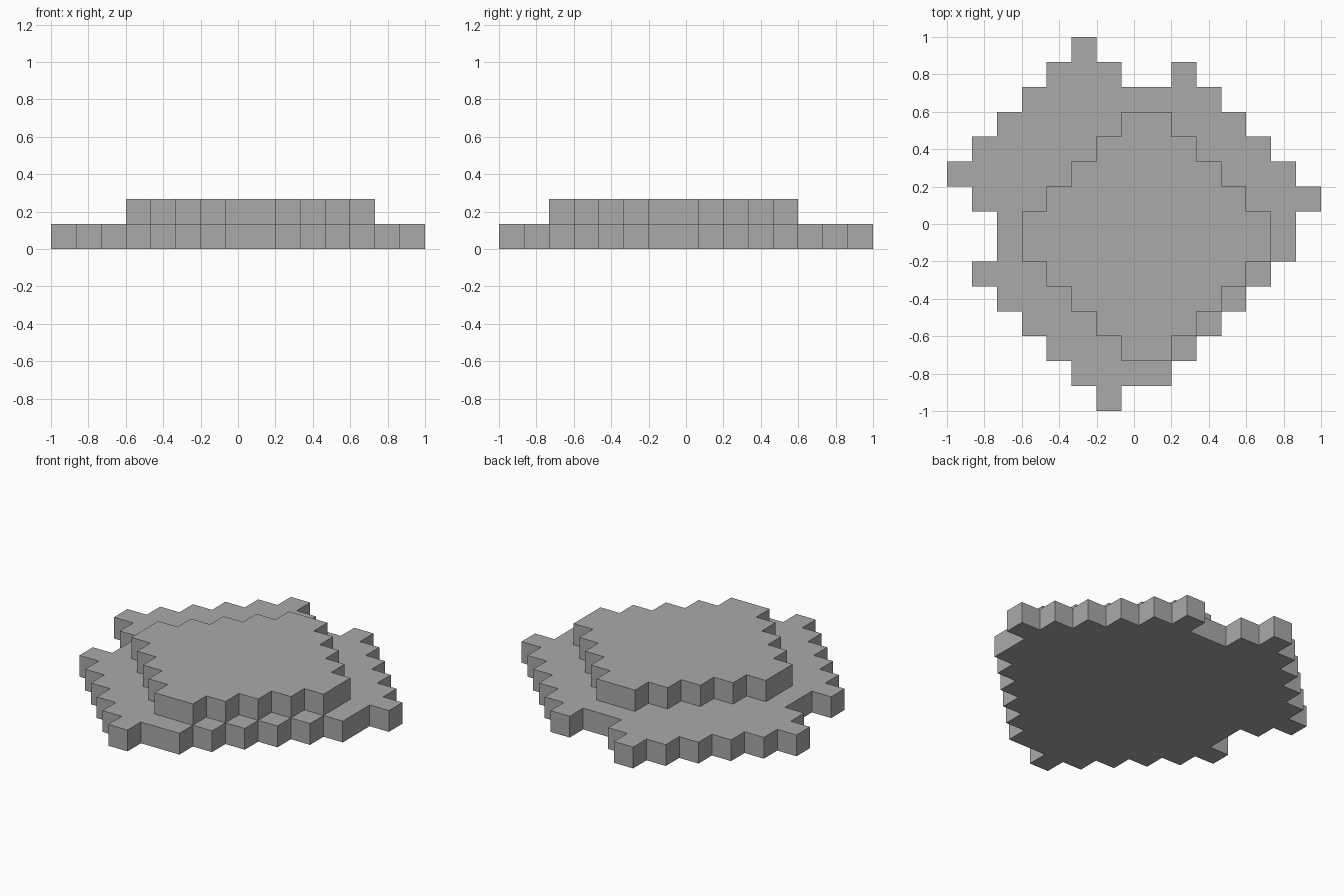
import bpy
import bmesh
import math

cube = bpy.data.objects.get("Cube")
if cube:
    bpy.data.objects.remove(cube, do_unlink=True)

CELLS = 15
STEP = 2 / CELLS

stone = bpy.data.materials.new("stone grey")
stone.use_nodes = True
grey = (0.4, 0.4, 0.4, 1)
stone.diffuse_color = grey
stone.node_tree.nodes["Principled BSDF"].inputs["Base Color"].default_value = grey


def slab(name, first_row, spans, level):
    """Stepped slab: each (row offset, start, end) span is a run of square cells."""
    bm = bmesh.new()
    for row, start, end in spans:
        y = 1 - (first_row + row) * STEP
        for column in range(start, end):
            x = -1 + column * STEP
            corners = [(x, y - STEP), (x + STEP, y - STEP), (x + STEP, y), (x, y)]
            bm.faces.new([bm.verts.new((cx, cy, level * STEP)) for cx, cy in corners])

    # merge the cells into one outline, then raise it by one step
    bmesh.ops.remove_doubles(bm, verts=bm.verts[:], dist=STEP / 10)
    bmesh.ops.dissolve_limit(bm, angle_limit=math.radians(1),
                             verts=bm.verts[:], edges=bm.edges[:])
    raised = bmesh.ops.extrude_face_region(bm, geom=bm.faces[:], use_keep_orig=True)
    top = [v for v in raised["geom"] if isinstance(v, bmesh.types.BMVert)]
    bmesh.ops.translate(bm, verts=top, vec=(0, 0, STEP))
    bmesh.ops.recalc_face_normals(bm, faces=bm.faces[:])

    mesh = bpy.data.meshes.new(name)
    bm.to_mesh(mesh)
    bm.free()
    mesh.materials.append(stone)
    obj = bpy.data.objects.new(name, mesh)
    bpy.context.scene.collection.objects.link(obj)
    return obj


# Wide irregular base, listed from back row to front row
base_rows = [(5, 6), (4, 7), (3, 11), (2, 12), (1, 13), (0, 14), (1, 15), (2, 14),
             (2, 14), (1, 13), (2, 12), (3, 11), (4, 10), (5, 9), (6, 7)]
base_spans = [(row, start, end) for row, (start, end) in enumerate(base_rows)]
base_spans.append((1, 9, 10))  # lone block on the back edge
slab("base_layer", 0, base_spans, 0)

# Regular stepped diamond on top, widening to the middle and back
half = [(i, 7 - i, 9 + i) for i in range(5)]
mirrored = [(9 - i, start, end) for i, start, end in half]
slab("top_layer", 3, half + mirrored, 1)
